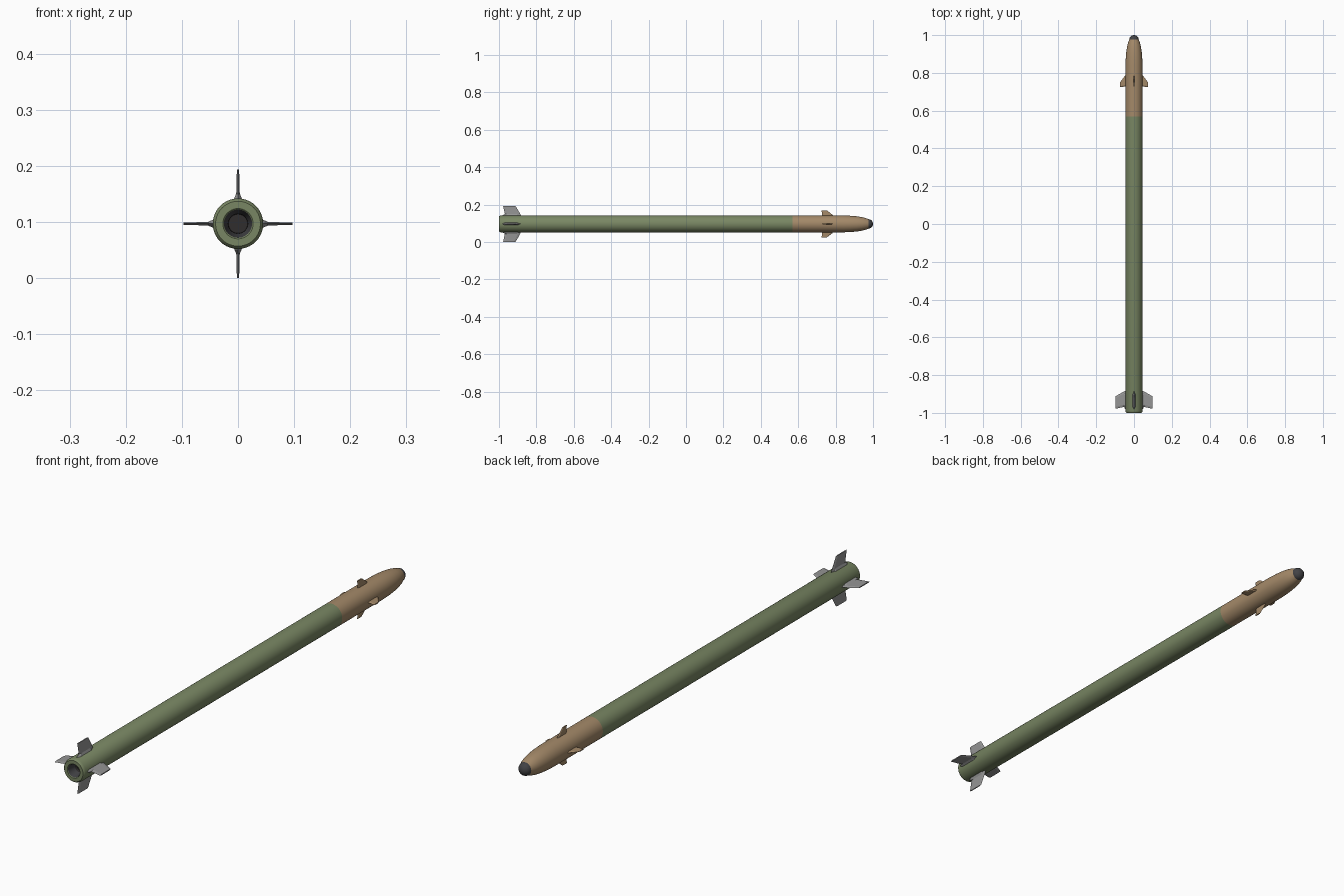
import bpy, bmesh
from math import pi, sin, cos
from mathutils import Matrix, Vector

cube = bpy.data.objects.get("Cube")
if cube:
    bpy.data.objects.remove(cube)

AXIS_Z = 0.097
SIDES = 40
R = 0.045


def material(name, rgb):
    m = bpy.data.materials.new(name)
    m.use_nodes = True
    m.diffuse_color = (*rgb, 1)
    m.node_tree.nodes["Principled BSDF"].inputs["Base Color"].default_value = (*rgb, 1)
    return m


green = material("olive green", (0.19, 0.24, 0.125))
tan = material("tan", (0.37, 0.25, 0.14))
grey = material("fin grey", (0.3, 0.3, 0.3))
dark = material("dark grey", (0.055, 0.055, 0.06))
soot = material("nozzle black", (0.03, 0.027, 0.027))


def finish(name, bm, mat, smooth=False):
    bmesh.ops.remove_doubles(bm, verts=bm.verts, dist=1e-6)
    bmesh.ops.recalc_face_normals(bm, faces=bm.faces)
    mesh = bpy.data.meshes.new(name)
    bm.to_mesh(mesh)
    bm.free()
    mesh.materials.append(mat)
    obj = bpy.data.objects.new(name, mesh)
    bpy.context.collection.objects.link(obj)
    if smooth:
        bpy.ops.object.select_all(action='DESELECT')
        obj.select_set(True)
        bpy.context.view_layer.objects.active = obj
        bpy.ops.object.shade_smooth_by_angle(angle=pi / 6)
    return obj


def lathe(name, profile, mat, inward=False):
    """Revolve (y, radius) points about the long axis."""
    bm = bmesh.new()
    verts = [bm.verts.new((r, y, AXIS_Z)) for y, r in profile]
    edges = [bm.edges.new(pair) for pair in zip(verts, verts[1:])]
    bmesh.ops.spin(bm, geom=verts + edges, cent=(0, 0, AXIS_Z), axis=(0, 1, 0),
                   angle=2 * pi, steps=SIDES, use_merge=True)
    obj = finish(name, bm, mat, True)
    if inward:
        # Open bowl: its visible side faces the axis
        bottom = max(obj.data.polygons, key=lambda p: p.center.y)
        if bottom.normal.y > 0:
            obj.data.flip_normals()
    return obj


def fin(name, sections, mat, turn):
    """Loft bevelled sections (radius, rear y, front y, half thickness)."""
    bm = bmesh.new()
    rings = []
    for r, y0, y1, t in sections:
        b = 0.15 * (y1 - y0)
        outline = [(0, y0), (t, y0 + b), (t, y1 - b), (0, y1), (-t, y1 - b), (-t, y0 + b)]
        rings.append([bm.verts.new((x, y, r)) for x, y in outline])
    for low, high in zip(rings, rings[1:]):
        for i in range(len(low)):
            j = (i + 1) % len(low)
            bm.faces.new((low[i], low[j], high[j], high[i]))
    bm.faces.new(rings[0])
    bm.faces.new(rings[-1])
    spin = Matrix.Translation(Vector((0, 0, AXIS_Z))) @ Matrix.Rotation(turn, 4, 'Y')
    bmesh.ops.transform(bm, matrix=spin, verts=bm.verts)
    return finish(name, bm, mat)


# Main tube with rounded tail rim
lathe("body_tube", [(-0.998, 0.025), (-1, 0.027), (-1, 0.040), (-0.997, 0.043),
                    (-0.99, R), (0.57, R)], green)

# Recessed exhaust nozzle
lathe("nozzle_wall", [(-0.998, 0.025), (-0.965, 0.018)], dark, True)
lathe("nozzle_throat", [(-0.965, 0.018), (-0.955, 0.017), (-0.955, 0)], soot, True)

# Forward section tapering into a curved nose
lathe("nose_section", [(0.57, R), (0.84, R), (0.88, 0.0435), (0.91, 0.041),
                       (0.94, 0.0365), (0.96, 0.0315), (0.977, 0.025)], tan)

# Domed seeker tip
dome = [(0.977 + 0.023 * sin(a), 0.025 * cos(a)) for a in [i * pi / 12 for i in range(6)]]
lathe("seeker_tip", dome + [(1, 0)], dark)

# Four tail fins with root brackets, and four small forward fins
for i, side in enumerate(("top", "left", "bottom", "right")):
    turn = i * pi / 2
    fin("tail_fin_" + side, [(0.04, -0.966, -0.88, 0.0035), (0.06, -0.97, -0.89, 0.003),
                             (0.097, -0.978, -0.912, 0.002)], grey, turn)
    fin("tail_bracket_" + side, [(0.042, -0.985, -0.885, 0.008), (0.047, -0.98, -0.89, 0.006),
                                 (0.054, -0.965, -0.895, 0.003)], grey, turn)
    fin("forward_fin_" + side, [(0.04, 0.728, 0.79, 0.0035), (0.05, 0.727, 0.782, 0.003),
                                (0.073, 0.725, 0.752, 0.002)], tan, turn)
